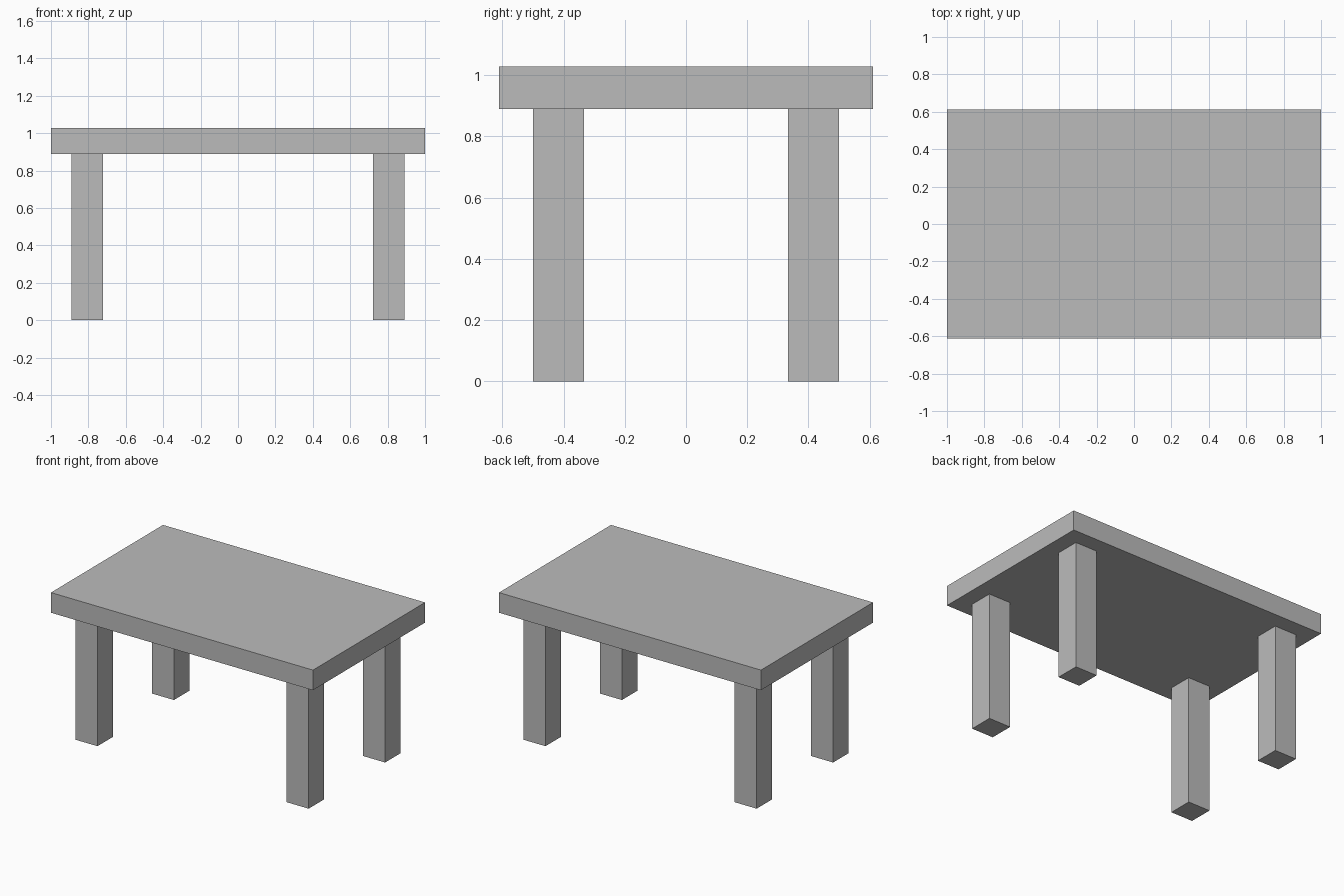
import bpy

# Remove the default cube
cube = bpy.data.objects.get("Cube")
if cube:
    bpy.data.objects.remove(cube, do_unlink=True)

# Single flat grey
GREY = (0.5, 0.5, 0.5, 1.0)
grey = bpy.data.materials.new("plain grey")
grey.use_nodes = True
grey.diffuse_color = GREY
grey.node_tree.nodes["Principled BSDF"].inputs["Base Color"].default_value = GREY


def box(name, centre, size):
    """Axis-aligned box with its scale baked into the mesh."""
    bpy.ops.mesh.primitive_cube_add(size=1, location=centre)
    obj = bpy.context.object
    obj.name = name
    for v in obj.data.vertices:
        v.co = [c * s for c, s in zip(v.co, size)]
    obj.data.materials.append(grey)
    return obj


LEG_HEIGHT = 0.889
LEG_WIDTH = 0.167
TOP_THICKNESS = 0.139

# Slab top
box("table_top", (0, 0, LEG_HEIGHT + TOP_THICKNESS / 2), (2, 1.222, TOP_THICKNESS))

# Four square legs, set in from the edges
for side, sx in (("right", -1), ("left", 1)):
    for end, sy in (("front", -1), ("back", 1)):
        box(f"{end}_{side}_leg", (sx * 0.806, sy * 0.417, LEG_HEIGHT / 2),
            (LEG_WIDTH, LEG_WIDTH, LEG_HEIGHT))
